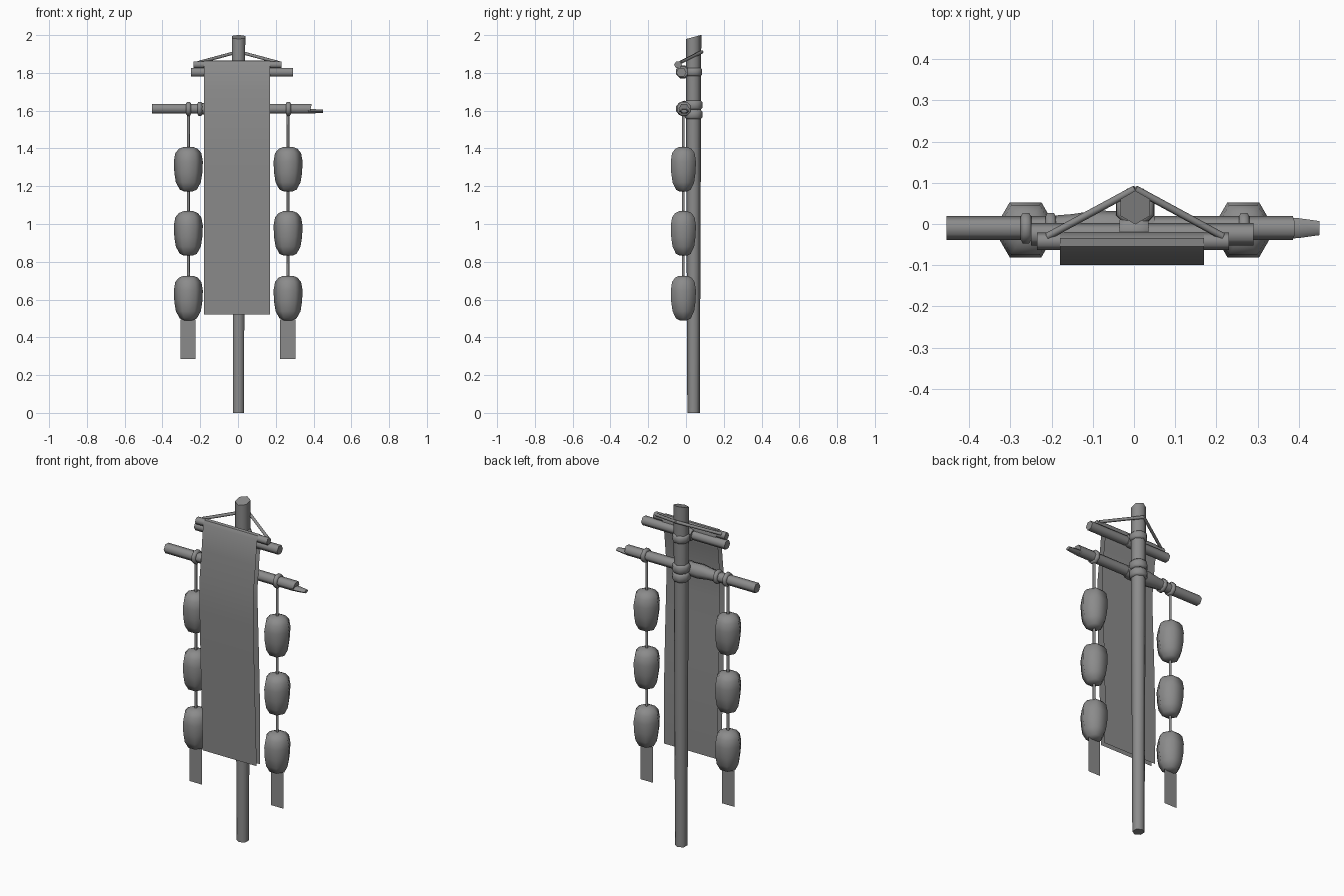
import bpy, bmesh, math
from mathutils import Vector

cube = bpy.data.objects.get("Cube")
if cube:
    bpy.data.objects.remove(cube)

grey = bpy.data.materials.new("weathered grey")
grey.use_nodes = True
COLOUR = (0.26, 0.26, 0.26, 1)
grey.diffuse_color = COLOUR
grey.node_tree.nodes["Principled BSDF"].inputs["Base Color"].default_value = COLOUR


def finish(name, bm, angle=None):
    bmesh.ops.recalc_face_normals(bm, faces=bm.faces)
    mesh = bpy.data.meshes.new(name)
    bm.to_mesh(mesh)
    bm.free()
    mesh.materials.append(grey)
    ob = bpy.data.objects.new(name, mesh)
    bpy.context.collection.objects.link(ob)
    if angle:
        bpy.ops.object.select_all(action='DESELECT')
        ob.select_set(True)
        bpy.context.view_layer.objects.active = ob
        bpy.ops.object.shade_smooth_by_angle(angle=math.radians(angle))
    return ob


def turned(name, origin, axis, profile, sides=6, spin=0.0, angle=65, slant=None, squash=1.0):
    """Sweep (distance, radius) pairs along an axis; slant shears the last ring."""
    bm = bmesh.new()
    axis = Vector(axis).normalized()
    u = Vector((1, 0, 0)) if abs(axis.z) > 0.9 else Vector((0, 0, 1)).cross(axis).normalized()
    v = axis.cross(u)
    rings = []
    for t, r in profile:
        ring = []
        for k in range(sides):
            a = math.tau * k / sides + spin
            side = u * math.cos(a) * r + v * math.sin(a) * r * squash
            ring.append(bm.verts.new(Vector(origin) + axis * t + side))
        rings.append(ring)
    for a, b in zip(rings, rings[1:]):
        for k in range(sides):
            j = (k + 1) % sides
            bm.faces.new((a[k], a[j], b[j], b[k]))
    bm.faces.new(rings[0])
    bm.faces.new(rings[-1])
    if slant:
        centre = Vector(origin) + axis * profile[-1][0]
        for vert in rings[-1]:
            vert.co += axis * (vert.co - centre).dot(Vector(slant))
    return finish(name, bm, angle)


def rod(name, start, end, radius, **kw):
    d = Vector(end) - Vector(start)
    return turned(name, start, d, [(0, radius), (d.length, radius)], **kw)


def rope_ring(name, origin, axis, inner, outer, half):
    profile = [(-half, inner), (-half * .6, outer), (half * .6, outer), (half, inner)]
    return turned(name, origin, axis, profile, sides=8, spin=math.pi / 8)


def sheet(name, x0, x1, path):
    bm = bmesh.new()
    rows = [[bm.verts.new((x, y, z)) for x in (x0, x1)] for y, z in path]
    for a, b in zip(rows, rows[1:]):
        bm.faces.new((a[0], a[1], b[1], b[0]))
    return finish(name, bm, 50)


# Post with a slanted top
turned("post", (0.003, 0.04, 0), (0, 0, 1), [(0, .033), (.5, .035), (1.2, .038), (1.99, .041)],
       spin=math.pi / 6, slant=(0, .27, 0))

# Lantern crossbar with a splintered left end
BAR_Y, BAR_Z = -0.01, 1.61
rod("crossbar", (-.455, BAR_Y, BAR_Z), (.385, BAR_Y, BAR_Z), .029, slant=(0, 0, .2))
turned("crossbar_splinter", (.37, BAR_Y, 1.597), (1, 0, 0), [(0, .026), (.03, .024), (.08, .017)],
       squash=.55)
turned("crossbar_binding", (-.2, BAR_Y, BAR_Z), (1, 0, 0),
       [(0, .03), (.05, .034), (.11, .043), (.16, .041), (.21, .04), (.25, .03)], sides=8)
for i, x in enumerate((-.262, -.202, .267)):
    rope_ring(f"crossbar_ring_{i}", (x, BAR_Y, BAR_Z), (1, 0, 0), .03, .04, .013)

# Upper bar and banner rod
rod("upper_bar", (-.25, -.025, 1.803), (.29, -.025, 1.803), .027)
rod("banner_rod", (-.235, -.042, 1.843), (.23, -.042, 1.843), .021)

# Lashings round the post
for i, (z, r, half) in enumerate(((1.805, .049, .022), (1.63, .05, .025), (1.58, .05, .025))):
    rope_ring(f"post_lashing_{i}", (.003, .04, z), (0, 0, 1), .041, r, half)
for i, (x, z) in enumerate(((0, 1.805), (0, 1.61))):
    rope_ring(f"bar_lashing_{i}", (x, -.018, z), (1, 0, 0), .03, .037, .035)

# Stays from the banner rod to the back of the post
for label, x in (("right", -.21), ("left", .215)):
    rod(f"{label}_stay", (x, -.03, 1.855), (.003, .085, 1.912), .009)

# Banner folded over its rod, hanging as two sheets
sheet("banner", -.18, .17, [
    (-.07, .52), (-.078, .75), (-.09, 1.05), (-.099, 1.35), (-.1, 1.53), (-.08, 1.7),
    (-.066, 1.845), (-.055, 1.864), (-.035, 1.866), (-.02, 1.845), (-.042, 1.75),
    (-.06, 1.58), (-.06, 1.45), (-.048, 1.15), (-.037, .8), (-.04, .52)])

# Lantern strings
LANTERN = [(-.118, .022), (-.108, .045), (-.07, .066), (-.02, .074),
           (.04, .077), (.085, .069), (.108, .05), (.118, .025)]
for label, x in (("right", -.263), ("left", .265)):
    rod(f"{label}_string", (x, -.014, .49), (x, -.014, 1.6), .008)
    for i, z in enumerate((.608, .95, 1.29)):
        turned(f"{label}_lantern_{i}", (x, -.014, z), (0, 0, 1), LANTERN)
    sheet(f"{label}_tag", x - .042, x + .039, [(-.014, .285), (-.014, .495)])
